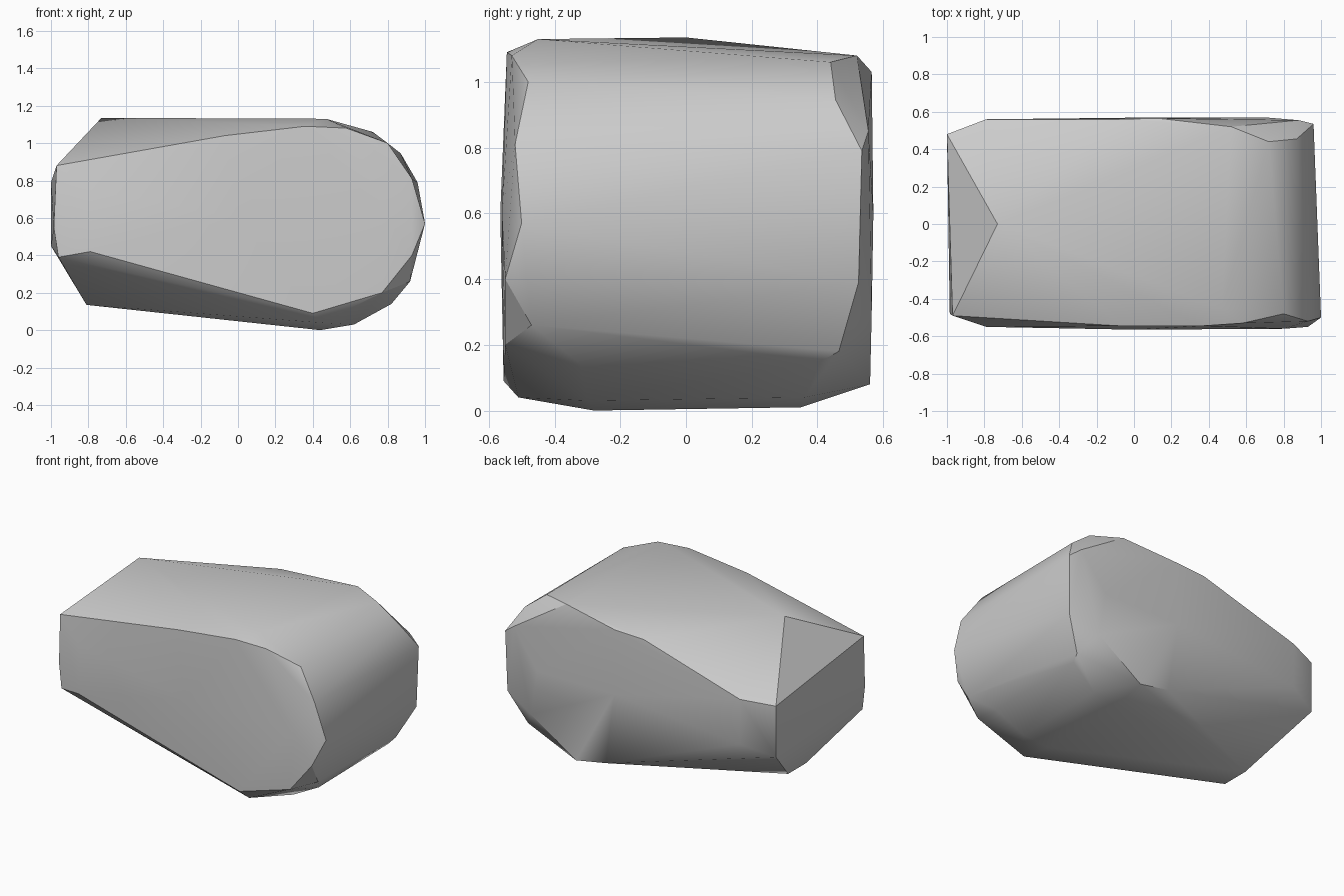
import bpy
import bmesh
import math

# Remove the default object
default_object = bpy.data.objects.get("Cube")
if default_object:
    bpy.data.objects.remove(default_object, do_unlink=True)


def make_material(name, colour):
    material = bpy.data.materials.new(name)
    material.use_nodes = True
    material.diffuse_color = colour
    material.node_tree.nodes["Principled BSDF"].inputs["Base Color"].default_value = colour
    return material


def make_stone(name, groups, material, smooth_angle):
    """Wrap the chiselled corner groups in one closed convex surface."""
    bm = bmesh.new()
    for corners in groups:
        for corner in corners:
            bm.verts.new(corner)
    hull = bmesh.ops.convex_hull(bm, input=bm.verts[:], use_existing_faces=False)
    inside = {g for g in hull["geom_interior"] if isinstance(g, bmesh.types.BMVert)}
    bmesh.ops.delete(bm, geom=list(inside), context="VERTS")
    bmesh.ops.recalc_face_normals(bm, faces=bm.faces[:])
    mesh = bpy.data.meshes.new(name)
    bm.to_mesh(mesh)
    bm.free()
    mesh.materials.append(material)
    stone = bpy.data.objects.new(name, mesh)
    bpy.context.collection.objects.link(stone)
    bpy.ops.object.select_all(action="DESELECT")
    stone.select_set(True)
    bpy.context.view_layer.objects.active = stone
    bpy.ops.object.shade_smooth_by_angle(angle=math.radians(smooth_angle))
    return stone


# Rim around the front face, clockwise from its lower narrow corner
front_rim = [
    (-.96, -.49, .39), (-.97, -.49, .88), (-.07, -.545, 1.04),
    (.36, -.545, 1.09), (.58, -.53, 1.08), (.8, -.48, 1),
    (.93, -.52, .81), (1, -.5, .57), (.93, -.55, .4),
    (.77, -.55, .2), (.44, -.51, .04),
]

# Gentle bulge of the front face
front_bulge = [
    (-.79, -.55, .75), (-.79, -.55, .42), (0, -.565, .6),
    (.8, -.56, .6), (.4, -.555, .09),
]

# Rim around the back face
back_rim = [
    (-.79, .56, .51), (-.79, .56, .81), (-.08, .56, 1.02),
    (.13, .565, 1.03), (.52, .52, 1.08), (.72, .44, 1.06),
    (.87, .455, .945), (.96, .535, .79), (.95, .525, .39),
    (.84, .465, .18), (.42, .56, .08), (.2, .56, .12),
]

# Gentle bulge of the back face
back_bulge = [(.13, .57, .6), (.7, .57, .6), (.75, .565, .3), (.88, .555, .85)]

# Narrow blunt end
narrow_end = [(-1, .48, .79), (-1, .48, .45), (-.985, -.48, .55)]

# Ridge along the top
top_ridge = [(-.73, 0, 1.135), (.47, -.45, 1.13)]

# Sloping underside and the curve up to the broad end
underside = [
    (-.81, .08, .135), (-.81, -.11, .135), (.44, -.28, 0), (.44, .35, .01),
    (.62, -.3, .03), (.62, .36, .04), (.82, -.32, .14), (.82, .41, .15),
    (.92, -.47, .26),
]

grey_stone = make_material("stone_grey", (.6, .6, .6, 1))
make_stone(
    "boulder",
    [front_rim, front_bulge, back_rim, back_bulge, narrow_end, top_ridge, underside],
    grey_stone,
    smooth_angle=30,
)
